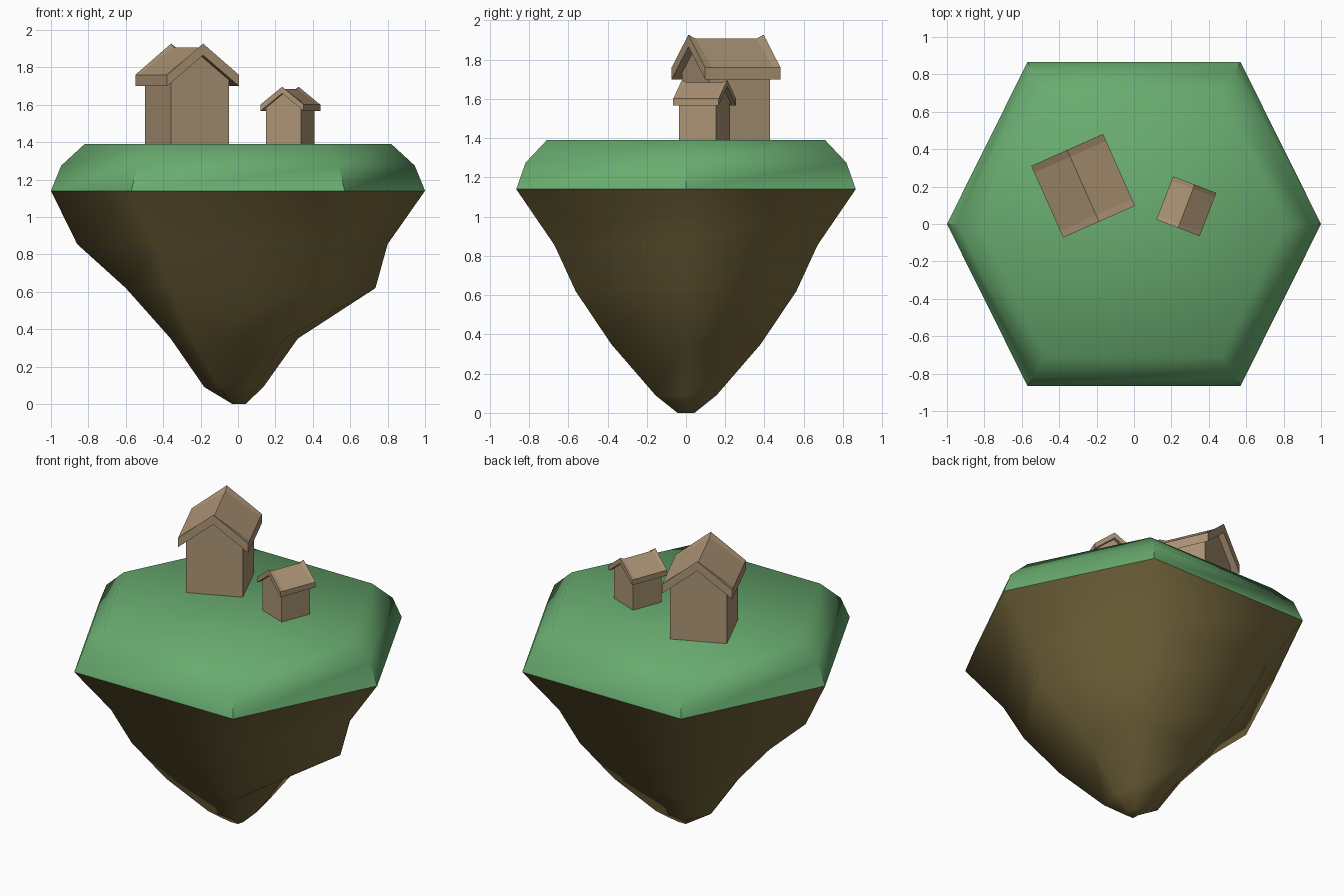
import bpy, math

if "Cube" in bpy.data.objects:
    bpy.data.objects.remove(bpy.data.objects["Cube"])

# base hexagon of the island
HEX = [(1, 0), (0.57, 0.865), (-0.57, 0.865), (-1, 0), (-0.57, -0.865), (0.57, -0.865)]


def material(name, color):
    m = bpy.data.materials.new(name)
    m.diffuse_color = (*color, 1)
    m.use_nodes = True
    m.node_tree.nodes["Principled BSDF"].inputs["Base Color"].default_value = m.diffuse_color
    return m


GRASS = material("grass_green", (0.14, 0.41, 0.16))
ROCK = material("rock_brown", (0.18, 0.135, 0.045))
WOOD = material("wood_tan", (0.42, 0.30, 0.18))


def loft(name, rings, mat, cap_start, cap_end, smooth=None):
    """Join equal-sized rings of points into a skin, optionally capped."""
    n = len(rings[0])
    verts = [p for ring in rings for p in ring]
    faces = [(k * n + i, k * n + (i + 1) % n, (k + 1) * n + (i + 1) % n, (k + 1) * n + i)
             for k in range(len(rings) - 1) for i in range(n)]
    if cap_start:
        faces.append(tuple(reversed(range(n))))
    if cap_end:
        faces.append(tuple(range(len(verts) - n, len(verts))))
    me = bpy.data.meshes.new(name)
    me.from_pydata(verts, [], faces)
    me.materials.append(mat)
    ob = bpy.data.objects.new(name, me)
    bpy.context.collection.objects.link(ob)
    if smooth:
        bpy.ops.object.select_all(action='DESELECT')
        ob.select_set(True)
        bpy.context.view_layer.objects.active = ob
        bpy.ops.object.shade_smooth_by_angle(angle=math.radians(smooth))
    return ob


def hex_ring(z, scale, right, left):
    """Hexagon ring with separately placed right and left corners."""
    ring = [(x * scale, y * scale, z) for x, y in HEX]
    ring[0] = (right, 0, z)
    ring[3] = (-left, 0, z)
    return ring


# rock underside: z, scale, right corner, left corner
rock = [(0.0, 0.05, 0.04, 0.03), (0.09, 0.18, 0.135, 0.18), (0.35, 0.44, 0.32, 0.36),
        (0.62, 0.65, 0.735, 0.60), (0.855, 0.775, 0.80, 0.86), (1.14, 1, 1, 1)]
loft("rock_base", [hex_ring(*r) for r in rock], ROCK, True, False, 60)

# grass cap with bevelled rim
grass = [(1.14, 1), (1.275, 0.945), (1.39, 0.82)]
loft("grass_top", [hex_ring(z, s, s, s) for z, s in grass], GRASS, False, True, 48)


def house(prefix, x, y, angle, sxy, sz):
    # walls: gabled profile run front to back
    wall = [(-0.17, 0), (0.17, 0), (0.17, 0.342), (0, 0.475), (-0.17, 0.342)]
    walls = [[(px, d, pz) for px, pz in wall] for d in (0.17, -0.17)]

    # roof: folded slab whose ridge dips slightly between the gable ends
    def roof_ring(d, ridge):
        return [(-0.21, d, 0.31), (0, d, 0.475), (0.21, d, 0.31),
                (0.21, d, 0.37), (0, d, ridge), (-0.21, d, 0.37)]
    roof = [roof_ring(d, h) for d, h in
            ((0.21, 0.537), (0.17, 0.517), (-0.17, 0.517), (-0.21, 0.537))]
    for part, rings in (("walls", walls), ("roof", roof)):
        ob = loft(f"{prefix}_{part}", rings, WOOD, True, True)
        ob.location = (x, y, 1.39)
        ob.rotation_euler.z = math.radians(angle)
        ob.scale = (sxy, sxy, sz)


house("large_house", -0.272, 0.204, 24, 1, 1)
house("small_house", 0.28, 0.095, -21, 0.59, 0.57)
